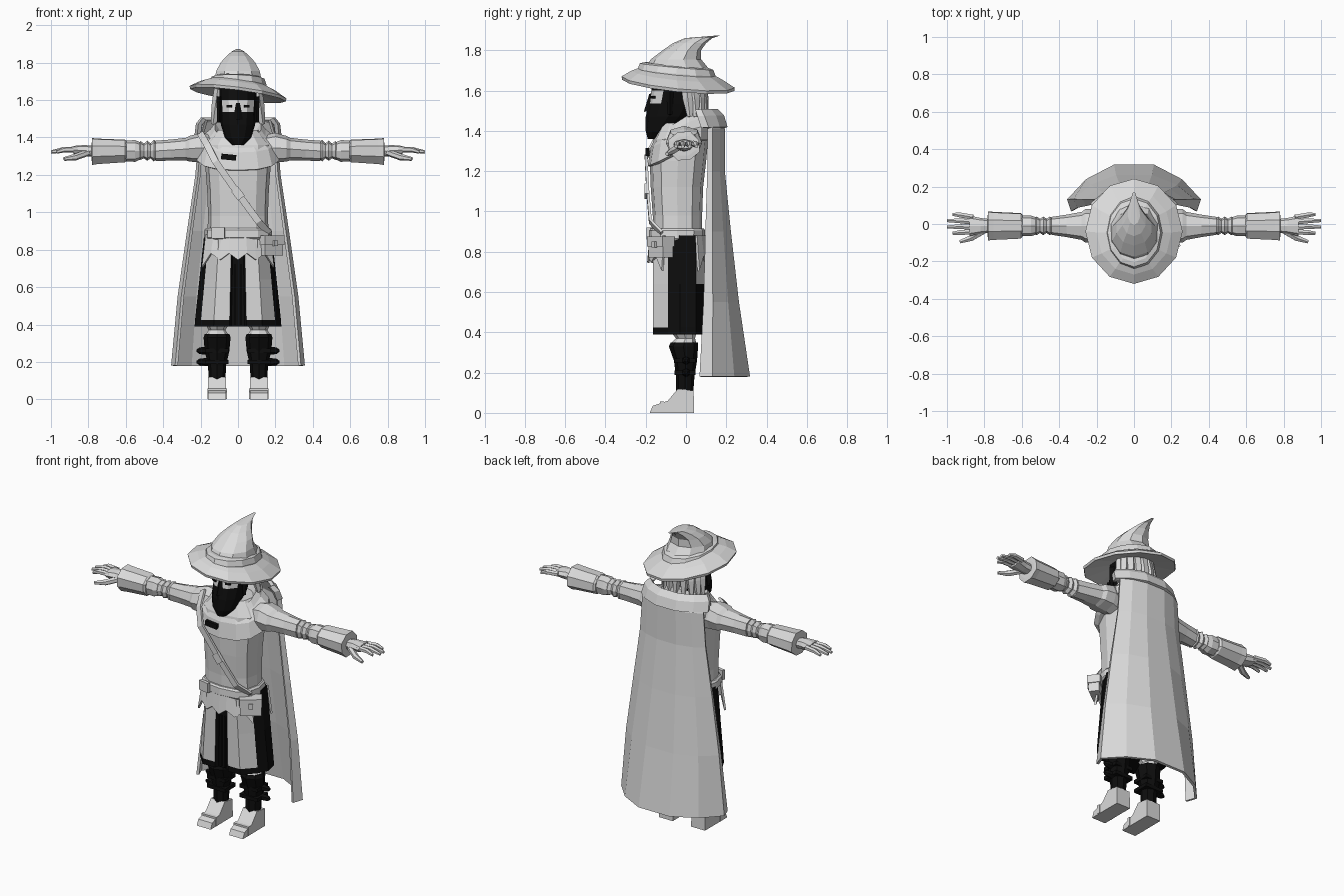
import bpy, bmesh, math
from mathutils import Vector, Matrix

cube = bpy.data.objects.get("Cube")
if cube:
    bpy.data.objects.remove(cube, do_unlink=True)


def material(name, value):
    mat = bpy.data.materials.new(name)
    mat.use_nodes = True
    color = (value, value, value, 1)
    mat.diffuse_color = color
    mat.node_tree.nodes["Principled BSDF"].inputs["Base Color"].default_value = color
    return mat


MATS = [material("light_grey_cloth", .7), material("black_leather", .004)]
GREY, BLACK = 0, 1


def finish(name, bm, mat=GREY, rule=None, thick=0):
    bmesh.ops.recalc_face_normals(bm, faces=bm.faces)
    for face in bm.faces:
        face.material_index = rule(face.calc_center_median(), face.normal) if rule else mat
    mesh = bpy.data.meshes.new(name)
    bm.to_mesh(mesh)
    bm.free()
    for m in MATS:
        mesh.materials.append(m)
    obj = bpy.data.objects.new(name, mesh)
    bpy.context.collection.objects.link(obj)
    if thick:
        mod = obj.modifiers.new("thickness", "SOLIDIFY")
        mod.thickness, mod.offset = thick, 0
    return obj


def loft(name, rings, mat=GREY, rule=None, sheet=False, thick=0):
    """Skin a list of rings; a sheet is left open at its sides and ends."""
    bm = bmesh.new()
    rows = [[bm.verts.new(p) for p in ring] for ring in rings]
    n = len(rows[0])
    for low, high in zip(rows, rows[1:]):
        for i in range(n - 1 if sheet else n):
            j = (i + 1) % n
            bm.faces.new((low[i], low[j], high[j], high[i]))
    if not sheet:
        bm.faces.new(rows[0])
        bm.faces.new(rows[-1])
    return finish(name, bm, mat, rule, thick)


def oval(n, p=1):
    """Unit oval starting at the front; p below one makes it boxier."""
    for i in range(n):
        a = math.tau * i / n
        s, c = math.sin(a), -math.cos(a)
        yield math.copysign(abs(s) ** p, s), math.copysign(abs(c) ** p, c)


def level(z, rx, y0, y1, cx=0, n=12, p=1, tilt=(0, 0)):
    """Horizontal ring reaching from y0 to y1."""
    ring = []
    for u, v in oval(n, p):
        x, y = cx + u * rx, (y0 + y1) / 2 + v * (y1 - y0) / 2
        ring.append(Vector((x, y, z + tilt[0] * x + tilt[1] * y)))
    return ring


def stack(name, levels, mat=GREY, rule=None, **kw):
    return loft(name, [level(*l, **kw) for l in levels], mat, rule)


def box(name, center, size, mat=GREY, turn=0, axis="Z"):
    bm = bmesh.new()
    bmesh.ops.create_cube(bm, size=1, matrix=Matrix.Translation(center)
                          @ Matrix.Rotation(turn, 4, axis) @ Matrix.Diagonal((*size, 1)))
    return finish(name, bm, mat)


def limb(name, points, mat=GREY, n=6):
    """Tapered tube through (point, radius) pairs."""
    way = (Vector(points[-1][0]) - Vector(points[0][0])).to_track_quat("Z", "Y")
    return loft(name, [[Vector(c) + way @ Vector((u * r, v * r, 0)) for u, v in oval(n)]
                       for c, r in points], mat)


# Torso
stack("tunic", [(.86, .165, -.165, .08), (.98, .16, -.165, .08), (1.12, .165, -.175, .085),
                (1.25, .175, -.18, .1), (1.36, .18, -.16, .11), (1.44, .11, -.12, .1)], p=.75)

# Shoulder cowl with a dipping front hem and an open collar
def cowl_ring(z, rx, y0, y1, dip):
    ring = level(z, rx, y0, y1, n=14, p=.85)
    for p in ring:
        p.z -= dip * max(0, (.03 - p.y) / (.03 - y0)) ** .7
    return ring

loft("shoulder_cowl", [cowl_ring(1.35, .2, -.17, .1, .13), cowl_ring(1.355, .225, -.19, .125, .13),
                       cowl_ring(1.42, .2, -.175, .125, .1), cowl_ring(1.46, .15, -.15, .11, .09),
                       cowl_ring(1.5, .125, -.135, .1, .1), cowl_ring(1.44, .09, -.1, .07, .07)])
box("chest_clasp", (-.05, -.19, 1.295), (.08, .02, .03), BLACK, .1, "Y")

# Belt, buckle and pouch
stack("belt", [(.855, .175, -.175, .09), (.865, .182, -.185, .095),
               (.905, .18, -.183, .095), (.915, .17, -.175, .09)], p=.75)
box("belt_buckle", (-.105, -.18, .89), (.07, .02, .06), GREY, -.2)
for name, z, size in (("pouch", .815, (.12, .06, .09)), ("pouch_flap", .85, (.13, .075, .05))):
    box(name, (.175, -.125, z), size, GREY, .64)
box("pouch_catch", (.2, -.158, .835), (.025, .015, .03), GREY, .64)

# Ragged tunic tails in front and behind
for name, side, front in (("front_tail", -1, True), ("back_tail", 1, False)):
    top, hem = [], []
    for i in range(9):
        u = i / 4 - 1
        y = -.175 + .07 * u * u if front else .1 - .05 * u * u
        top.append((u * .17, y, .88))
        hem.append((u * .19, y + side * .012, .755 + (.025 if i % 2 else -.01) - .04 * (abs(u) > .8)))
    loft(name, [top, hem], sheet=True, thick=.012)

# Long skirt: black with light front panels
HALF = [(0, -.14), (.035, -.145), (.045, -.165), (.13, -.165), (.2, -.09),
        (.232, -.03), (.215, .05), (.12, .09), (0, .1)]
OUTLINE = HALF + [(-x, y) for x, y in HALF[-2:0:-1]]

def skirt_rule(c, n):
    panel = .05 < abs(c.x) < .19 and c.y < -.1 and .425 < c.z < .9
    return GREY if panel or (c.y > .045 and c.z > .62) else BLACK

loft("skirt", [[(x * s, y, z) for x, y in OUTLINE]
               for z, s in ((.39, 1), (.425, .99), (.64, .89), (.88, .78))], rule=skirt_rule)
for s in (-1, 1):
    box("skirt_front_fold", (s * .016, -.143, .56), (.012, .02, .32), BLACK)

# Shoulder strap with buckle
path = [Vector(p) for p in ((-.2, -.06, 1.42), (-.165, -.15, 1.36), (-.12, -.198, 1.27),
                            (0, -.19, 1.1), (.11, -.177, .95), (.165, -.12, .89))]
edge = Vector((.015, 0, .01))
loft("shoulder_strap", [[p - edge for p in path], [p + edge for p in path]], sheet=True, thick=.014)
box("strap_buckle", (0, -.195, 1.1), (.045, .02, .06), GREY, -.65, "Y")

# Head with mask, beard and bare eye band
def head_rule(c, n):
    bare = 1.54 < c.z < 1.595 and c.y < -.09
    return GREY if bare or c.y > .03 else BLACK

stack("masked_head", [(1.36, .03, -.19, -.13), (1.4, .07, -.2, -.07), (1.47, .092, -.2, .02),
                      (1.535, .095, -.185, .06), (1.6, .1, -.172, .07), (1.68, .1, -.165, .07)],
      rule=head_rule)
limb("mask_peak", [((0, -.16, 1.5), .05), ((0, -.17, 1.585), .012)], BLACK, 4)
for s in (-1, 1):
    box("eye", (s * .045, -.162, 1.567), (.03, .02, .014), BLACK, s * .35)
    limb("side_whisker", [((s * .095, -.08, 1.62), .02), ((s * .1, -.08, 1.48), .012)], BLACK, 4)

# Hair locks around the back
for i in range(9):
    a = math.pi * i / 8
    x, y = math.cos(a), math.sin(a)
    limb("hair_lock", [((x * .1, y * .07, 1.66), .028), ((x * .115, .01 + y * .08, 1.56), .028),
                       ((x * .13, .02 + y * .08, 1.47), .014)], n=5)

# Wide bent hat
TILT = (-.13, -.1)
loft("hat_brim", [level(1.655, .1, -.17, .08, tilt=TILT), level(1.622, .255, -.317, .24, tilt=TILT),
                  level(1.638, .26, -.32, .242, tilt=TILT), level(1.672, .2, -.27, .18, tilt=TILT),
                  level(1.695, .14, -.22, .13, tilt=TILT)])
loft("hat_band", [level(z, r, -.07 - r * 1.12, -.035 + r * 1.2, tilt=(-.04, -.09))
                  for z, r in ((1.66, .15), (1.685, .152), (1.715, .142), (1.722, .12))])
stack("hat_crown", [(1.7, .135, -.21, .12), (1.755, .122, -.175, .075), (1.8, .098, -.115, .075),
                    (1.835, .065, -.065, .1), (1.86, .035, -.005, .13), (1.873, .008, .15, .17)], n=10)

# Cape: eight folds wide, flaring to the hem
FOLDS = [(-.94, 0), (-1, .25), (-.72, .68), (-.3, 1)]
FOLDS += [(-x, y) for x, y in reversed(FOLDS)]

def cape_row(z, w, edge, back):
    return [(x * w, edge + (back - edge) * y, z) for x, y in FOLDS]

loft("cape", [cape_row(*r) for r in ((1.49, .18, .08, .15), (1.41, .205, .11, .185), (1.2, .22, .11, .185),
                                     (.9, .265, .1, .215), (.55, .315, .09, .255), (.18, .35, .07, .31))],
     sheet=True, thick=.016)
loft("cape_collar", [cape_row(*r) for r in ((1.5, .19, .05, .15), (1.47, .215, .06, .18),
                                            (1.415, .222, .08, .196))], sheet=True, thick=.022)


# Arms, legs: built for each side
def sleeve(name, s, sections, n=8, turn=0):
    """Tube along x from (x, half height, half depth, z) sections."""
    spin = Matrix.Rotation(turn, 2)
    rings = []
    for x, h, d, z in sections:
        pts = [spin @ Vector(p) for p in oval(n, .85)]
        rings.append([(s * x, -.01 + p.x * d, z + p.y * h) for p in pts])
    return loft(name, rings)


for s, side in ((1, "left_"), (-1, "right_")):
    sleeve(side + "upper_sleeve", s, [(.12, .08, .07, 1.33), (.2, .08, .09, 1.345), (.26, .068, .09, 1.34),
                                      (.28, .06, .075, 1.338), (.36, .056, .06, 1.333), (.44, .055, .048, 1.328)])
    for i in range(3):
        x = .45 + i * .035
        sleeve(side + "elbow_fold", s, [(x - .02, .038, .036, 1.328), (x, .058 - i * .004, .05, 1.33),
                                        (x + .02, .038, .036, 1.328)])
    sleeve(side + "forearm", s, [(.52, .045, .045, 1.328), (.55, .058, .055, 1.328), (.62, .055, .055, 1.328)])
    sleeve(side + "cuff", s, [(.595, .055, .06, 1.328), (.605, .062, .07, 1.328), (.75, .07, .077, 1.326),
                              (.78, .074, .08, 1.325), (.782, .05, .06, 1.325)], turn=math.pi / 8)
    # Hand with spread fingers
    sleeve(side + "palm", s, [(.76, .028, .035, 1.325), (.82, .03, .042, 1.33), (.88, .022, .055, 1.333)])
    for i in range(4):
        y = -.042 + i * .026
        tip = .97 + .03 * (i in (1, 2))
        limb(side + "finger", [((s * .86, y, 1.335), .016), ((s * .93, y * 1.2 + .005, 1.335), .015),
                               ((s * tip, y * 1.3 + .005, 1.322), .009)])
    limb(side + "thumb", [((s * .8, -.035, 1.32), .018), ((s * .87, -.075, 1.295), .018),
                          ((s * .93, -.095, 1.285), .01)])
    # Leg, wrapped knee, tall boot and foot
    cx = s * .112
    stack(side + "thigh", [(.39, .05, -.06, .05, cx), (.6, .07, -.08, .07, cx)], BLACK, n=8)
    stack(side + "knee_wrap", [(.32, .05, -.05, .045, cx), (.35, .058, -.07, .05, cx), (.37, .045, -.05, .045, cx),
                               (.39, .056, -.065, .05, cx), (.42, .05, -.06, .05, cx)], n=8)
    stack(side + "boot_shaft", [(.1, .045, -.05, .036, cx), (.18, .048, -.05, .042, cx), (.26, .066, -.06, .055, cx),
                                (.33, .072, -.085, .06, cx), (.35, .066, -.075, .06, cx)], BLACK, n=8)
    for z in (.2, .26):
        box(side + "boot_strap", (cx, -.005, z), (.125, .105, .022), BLACK)
        limb(side + "boot_buckle", [((s * .16, 0, z), .022), ((s * .205, 0, z), .018), ((s * .222, 0, z), .006)],
             BLACK)
    profile = [(.04, 0), (.038, .11), (-.04, .12), (-.09, .06), (-.165, .035), (-.18, 0)]
    loft(side + "foot", [[(cx + w * k, y, z) for y, z in profile] for w, k in ((-.048, 1), (.048, 1))])
    box(side + "toe_strap", (cx, -.12, .03), (.104, .02, .055))
